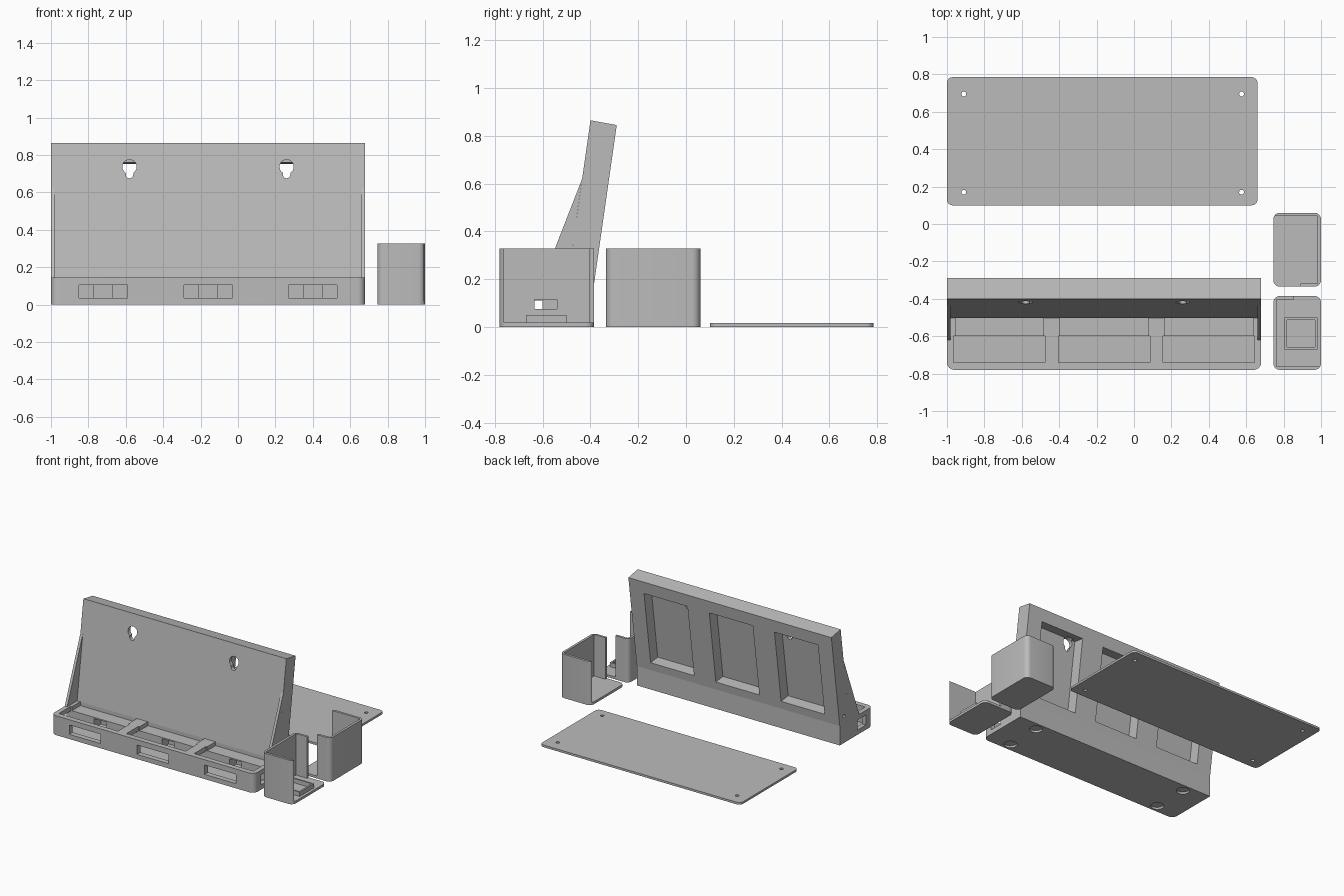
import bpy, bmesh, math
from mathutils import Vector

if "Cube" in bpy.data.objects:
    bpy.data.objects.remove(bpy.data.objects["Cube"])

grey = bpy.data.materials.new("plain grey")
grey.diffuse_color = (0.5, 0.5, 0.5, 1)
grey.use_nodes = True
grey.node_tree.nodes["Principled BSDF"].inputs["Base Color"].default_value = grey.diffuse_color
CX = -0.16  # centre of the stand


def prism(name, pts, lo, hi, axis="z"):
    """Extrude a 2D outline along an axis: z takes (x, y), x takes (y, z), y takes (x, z)."""
    place = {"z": lambda a, b, c: (a, b, c),
             "x": lambda a, b, c: (c, a, b),
             "y": lambda a, b, c: (a, c, b)}[axis]
    bm = bmesh.new()
    low = [bm.verts.new(place(a, b, lo)) for a, b in pts]
    high = [bm.verts.new(place(a, b, hi)) for a, b in pts]
    bm.faces.new(low)
    bm.faces.new(high)
    n = len(pts)
    for i in range(n):
        j = (i + 1) % n
        bm.faces.new((low[i], low[j], high[j], high[i]))
    bmesh.ops.recalc_face_normals(bm, faces=bm.faces)
    me = bpy.data.meshes.new(name)
    bm.to_mesh(me)
    bm.free()
    me.materials.append(grey)
    ob = bpy.data.objects.new(name, me)
    bpy.context.collection.objects.link(ob)
    return ob


def outline(x0, x1, y0, y1, r=(0, 0, 0, 0), seg=6):
    """Rectangle with corner radii: front left, front right, back right, back left."""
    pts = []
    corners = [(x0, y0, 1, 1), (x1, y0, -1, 1), (x1, y1, -1, -1), (x0, y1, 1, -1)]
    for k, (x, y, sx, sy) in enumerate(corners):
        if r[k] == 0:
            pts.append((x, y))
            continue
        for i in range(seg + 1):
            a = math.pi * (1 + 0.5 * k) + math.pi / 2 * i / seg
            pts.append((x + sx * r[k] + r[k] * math.cos(a),
                        y + sy * r[k] + r[k] * math.sin(a)))
    return pts


def circle(x, y, r, n=24):
    return [(x + r * math.cos(2 * math.pi * i / n), y + r * math.sin(2 * math.pi * i / n))
            for i in range(n)]


def box(name, x0, x1, y0, y1, z0, z1):
    return prism(name, outline(x0, x1, y0, y1), z0, z1)


def cut(ob, cutters):
    for c in cutters:
        m = ob.modifiers.new("cut", "BOOLEAN")
        m.operation, m.solver, m.object = "DIFFERENCE", "EXACT", c
    bpy.context.view_layer.update()
    dg = bpy.context.evaluated_depsgraph_get()
    me = bpy.data.meshes.new_from_object(ob.evaluated_get(dg))
    ob.modifiers.clear()
    ob.data = me
    for c in cutters:
        bpy.data.objects.remove(c)


# Base with three trays, front slots, side channel and foot recesses
base = prism("base", outline(-1, 0.68, -0.78, -0.39, (0.04, 0.04, 0, 0)), 0, 0.145)
cutters = []
for i in (-1, 0, 1):
    x = CX + 0.56 * i
    cutters += [box("tray", x - 0.245, x + 0.245, -0.74, -0.60, 0.02, 0.2),
                box("shelf", x - 0.235, x + 0.235, -0.61, -0.50, 0.115, 0.2),
                box("slot", x - 0.13, x + 0.13, -0.8, -0.73, 0.035, 0.105),
                box("cable", x - 0.05, x + 0.05, -0.61, -0.52, 0.035, 0.105)]
cutters.append(box("channel", -1.1, 0.8, -0.70, -0.60, 0.035, 0.11))
for sx in (-1, 1):
    for sy in (-1, 1):
        cutters.append(prism("foot", circle(CX + 0.65 * sx, -0.585 + 0.135 * sy, 0.045),
                             -0.05, 0.015))
cut(base, cutters)

# Leaning back panel with rear pockets and keyholes
panel = prism("back_panel", [(-0.39, 0.145), (-0.29, 0.845), (-0.40, 0.865), (-0.502, 0.145)],
              -1, 0.68, "x")
cutters = []
for i in (-1, 0, 1):
    x = CX + 0.54 * i
    cutters.append(prism("pocket", [(-0.465, 0.215), (-0.30, 0.195), (-0.22, 0.74), (-0.387, 0.765)],
                         x - 0.18, x + 0.18, "x"))
for sx in (-1, 1):
    x = CX + 0.42 * sx
    r, s, zc = 0.038, 0.02, 0.737
    a0 = -math.pi / 2 + math.asin(s / r)
    arc = [a0 + (2 * math.pi - 2 * math.asin(s / r)) * i / 20 for i in range(21)]
    pts = [(x + r * math.cos(a), zc + r * math.sin(a)) for a in arc]
    pts += [(x + s * math.cos(a), 0.695 + s * math.sin(a))
            for a in [math.pi + math.pi * i / 8 for i in range(9)]]
    cutters.append(prism("keyhole", pts, -0.6, -0.36, "y"))
    xe = CX + 0.84 * sx
    cutters.append(prism("dimple", circle(-0.44, 0.2, 0.012, 12), xe - 0.04, xe + 0.04, "x"))
cut(panel, cutters)

# Side gussets
for name, x in (("left_gusset", -1), ("right_gusset", 0.66)):
    prism(name, [(-0.62, 0.145), (-0.502, 0.145), (-0.435, 0.62)], x, x + 0.02, "x")

# Flat cover plate with screw holes
plate = prism("cover_plate", outline(-1, 0.66, 0.10, 0.785, (0.03,) * 4), 0, 0.016)
cut(plate, [prism("screw", circle(x, y, 0.013, 16), -0.1, 0.1)
            for x in (-0.91, 0.575) for y in (0.17, 0.695)])


# Two corner brackets, each the other turned half round
def bracket(name, x0, x1, y0, y1, turn):
    t, r, lip = 0.018, 0.035, 0.11
    ob = prism(name, outline(x0, x1, y0, y1, (r,) * 4), 0, 0.328)
    if turn:  # walls on the right and back, short lip in front
        cs = [box("inside", x0 - 0.1, x1 - t, y0 + t, y1 - t, t, 0.5),
              box("opening", x0 - 0.1, x1 - lip, y0 - 0.1, y0 + 0.1, t, 0.5)]
    else:     # walls on the left and front, short lip at the back
        cs = [box("inside", x0 + t, x1 + 0.1, y0 + t, y1 - t, t, 0.5),
              box("opening", x0 + lip, x1 + 0.1, y1 - 0.1, y1 + 0.1, t, 0.5),
              box("slot", x0 - 0.1, x0 + 0.1, -0.635, -0.54, 0.075, 0.115)]
    cut(ob, cs)


bracket("front_bracket", 0.745, 1, -0.78, -0.385, False)
bracket("rear_bracket", 0.745, 1, -0.335, 0.06, True)

# Raised square frame on the bracket floor
frame = box("bracket_frame", 0.805, 0.98, -0.67, -0.5, 0.018, 0.05)
cut(frame, [box("frame_inside", 0.817, 0.968, -0.658, -0.512, 0.0, 0.1)])

# Smooth the rounded edges only
bpy.ops.object.select_all(action="DESELECT")
for ob in bpy.context.scene.objects:
    ob.select_set(True)
    bpy.context.view_layer.objects.active = ob
bpy.ops.object.shade_smooth_by_angle(angle=math.radians(30))
